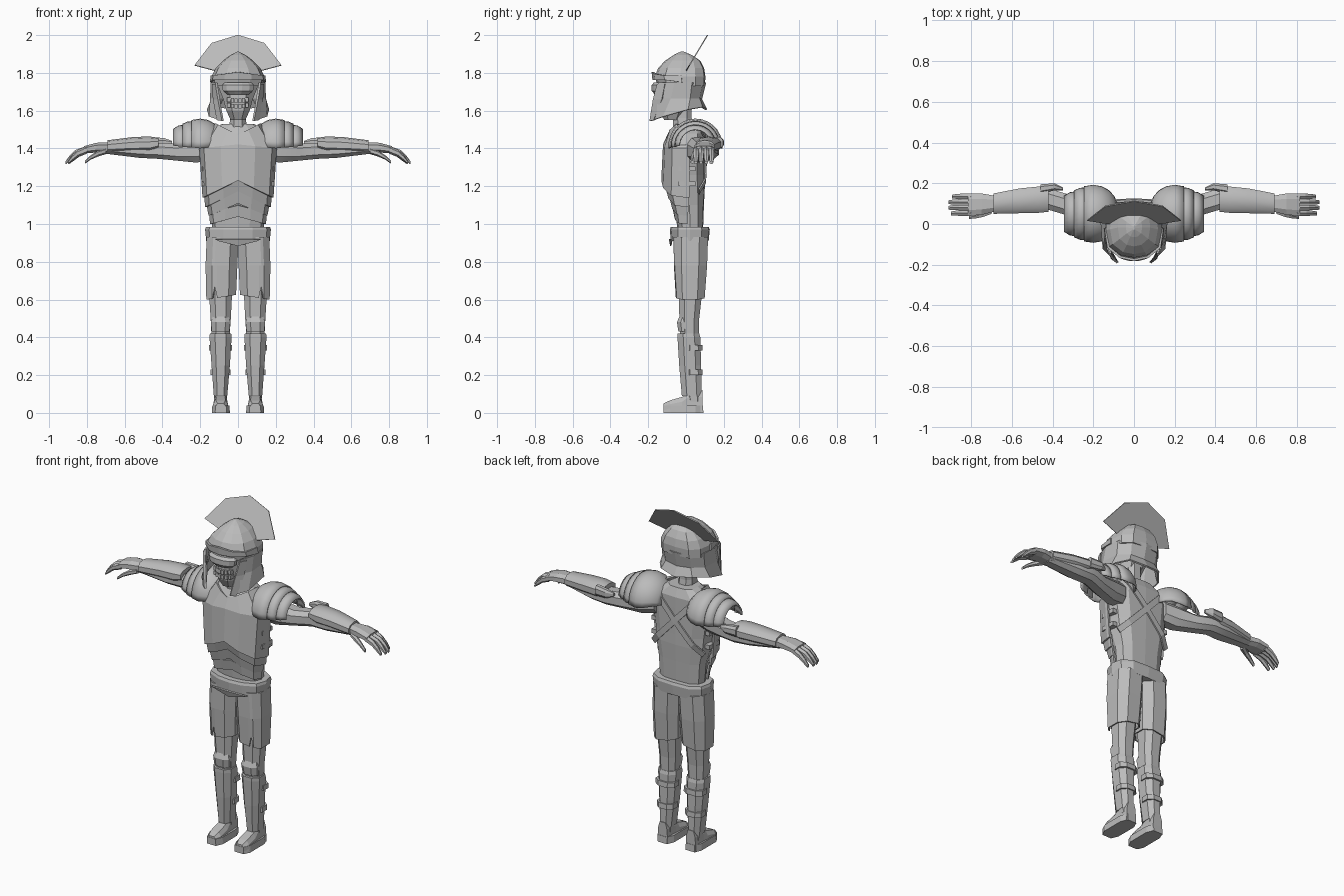
import bpy, bmesh, math

steel = bpy.data.materials.new("steel grey")
steel.diffuse_color = (0.5, 0.5, 0.5, 1)

# half cross-section of the body, front to back, in unit coordinates
BODY = [(0, -1), (.45, -.92), (.88, -.6), (1, 0), (.92, .6), (.6, .95), (0, 1)]
BODY = BODY + [(-u, v) for u, v in BODY[-2:0:-1]]


def ngon(n, e=1.0):
    """Unit polygon with flat sides; e < 1 makes it boxier."""
    pts = []
    for i in range(n):
        t = 2 * math.pi * (i + .5) / n
        c, s, k = math.cos(t), math.sin(t), math.cos(math.pi / n)
        pts.append((math.copysign((abs(c) / k) ** e, c), math.copysign((abs(s) / k) ** e, s)))
    return pts


def grid(name, rows, closed=False, caps=False, mirror=False, thick=0, smooth=0):
    """Skin a list of point rows, with optional mirror and thickness."""
    bm = bmesh.new()
    vs = [[bm.verts.new(p) for p in r] for r in rows]
    n = len(rows[0])
    for a, b in zip(vs, vs[1:]):
        for i in range(n if closed else n - 1):
            j = (i + 1) % n
            bm.faces.new((a[i], a[j], b[j], b[i]))
    if caps:
        bm.faces.new(vs[0])
        bm.faces.new(vs[-1])
    bmesh.ops.recalc_face_normals(bm, faces=bm.faces)
    me = bpy.data.meshes.new(name)
    bm.to_mesh(me)
    bm.free()
    me.materials.append(steel)
    ob = bpy.data.objects.new(name, me)
    bpy.context.collection.objects.link(ob)
    if smooth:
        bpy.ops.object.select_all(action='DESELECT')
        ob.select_set(True)
        bpy.context.view_layer.objects.active = ob
        bpy.ops.object.shade_smooth_by_angle(angle=math.radians(smooth))
    if thick:
        m = ob.modifiers.new("thickness", 'SOLIDIFY')
        m.thickness, m.offset = thick, 0
    if mirror:
        m = ob.modifiers.new("mirror", 'MIRROR')
        m.use_mirror_merge = False
    return ob


def tube(name, axis, secs, shape=None, **kw):
    """Loft closed sections (pos, a0, a1, b0, b1) along z (a=x, b=y) or x (a=y, b=z)."""
    rows = []
    for p, a0, a1, b0, b1 in secs:
        r = []
        for u, v in shape or ngon(8, .8):
            a, b = (a0 + a1) / 2 + u * (a1 - a0) / 2, (b0 + b1) / 2 + v * (b1 - b0) / 2
            r.append((a, b, p) if axis == 'z' else (p, a, b))
        rows.append(r)
    return grid(name, rows, closed=True, caps=True, **kw)


def sym(z, x, y0, y1):
    return (z, -x, x, y0, y1)


def band(name, rows):
    """Front armour plate; rows are (z centre, z side, half width, front y)."""
    half = [(1, .15), (1, 0), (.88, -.6), (.45, -.92), (0, -1)]
    prof = half + [(-u, v) for u, v in half[-2::-1]]
    grid(name, [[(u * w, -v * y, zc + (zs - zc) * abs(u)) for u, v in prof]
                for zc, zs, w, y in rows], thick=.012)


def box(name, x0, x1, y0, y1, z0, z1, mirror=False):
    sq = [(-1, -1), (1, -1), (1, 1), (-1, 1)]
    tube(name, 'z', [(z0, x0, x1, y0, y1), (z1, x0, x1, y0, y1)], sq, mirror=mirror)


# torso and layered front armour
tube("torso", 'z', [sym(.96, .135, -.045, .09), sym(1.1, .145, -.058, .095), sym(1.2, .165, -.095, .1),
                    sym(1.26, .17, -.112, .1), sym(1.42, .195, -.108, .1), sym(1.48, .165, -.09, .1),
                    sym(1.53, .085, -.06, .08)], BODY)
band("chest_plate", [(1.23, 1.14, .182, -.125), (1.42, 1.40, .2, -.116), (1.47, 1.53, .115, -.088)])
band("upper_belly_plate", [(1.24, 1.16, .174, -.115), (1.175, 1.09, .168, -.095)])
band("middle_belly_plate", [(1.18, 1.1, .16, -.09), (1.11, 1.045, .15, -.073)])
band("lower_belly_plate", [(1.1, 1.06, .148, -.068), (1.04, 1.0, .142, -.056)])

# crossed straps on the back and buckled straps on the ribs
strap = []
for i in range(13):
    t = i / 12
    x, z = -.165 + .31 * t, 1.17 + .33 * t
    u = abs(x) / .185
    y = .107 - (.0083 * u if u < .6 else .005 + .12 * (u - .6))
    strap.append([(x - .012, y, z + .012), (x + .012, y, z - .012)])
grid("back_strap", strap, mirror=True, thick=.008)
for z in (1.2, 1.28):
    box("rib_strap", .16, .19, -.04, .05, z, z + .025, mirror=True)

# belt with a pointed front
tube("belt", 'z', [sym(.91, .168, -.08, .12), sym(.97, .174, -.086, .126), sym(.985, .17, -.08, .12)], BODY)
grid("belt_point", [[(-.12, -.083, .92), (0, -.087, .92), (.12, -.083, .92)],
                    [(-.1, -.076, .91), (0, -.08, .885), (.1, -.076, .91)]], thick=.008)

# trouser legs with a notched hem
LEG = [(0, -.5), (.25, -1), (.64, -1), (.72, -1), (.8, -.95), (1, -.55), (1, .5), (.75, 1), (.25, 1), (0, .5)]
rows = []
for z, x0, x1, y0, y1 in [(.93, 0, .162, -.062, .113), (.78, .007, .168, -.06, .108), (.6, .014, .164, -.05, .095)]:
    rows.append([(x0 + u * (x1 - x0), (y0 + y1) / 2 + v * (y1 - y0) / 2,
                  .67 if z == .6 and i == 3 else z + (.025 * (1 - u) if z == .6 else 0))
                 for i, (u, v) in enumerate(LEG)])
grid("trouser_leg", rows, closed=True, mirror=True, thick=.008)

# legs, greaves and feet
tube("leg", 'z', [(.06, .06, .125, .005, .08), (.4, .045, .14, -.03, .068), (.5, .038, .145, -.035, .07),
                  (.66, .03, .155, -.04, .088), (.8, .025, .155, -.045, .095)], mirror=True)
tube("knee_guard", 'z', [(.43, .045, .14, -.04, .03), (.48, .04, .143, -.048, .03),
                         (.51, .05, .135, -.035, .03)], mirror=True)
tube("greave", 'z', [(.09, .057, .128, -.022, .084), (.25, .043, .14, -.036, .08),
                     (.4, .034, .151, -.045, .076), (.42, .036, .149, -.045, .07)], mirror=True)
for z, w in ((.2, .053), (.33, .061)):
    tube("calf_strap", 'z', [(z, .092 - w, .092 + w, 0, .088), (z + .03, .092 - w, .092 + w, 0, .086)], mirror=True)
tube("boot_sole", 'z', [(0, .043, .138, -.12, .092), (.04, .045, .136, -.12, .09)], ngon(8, .55), mirror=True)
foot = [[(.092 + u * w, y, z * (v + 1) / 2) for u, v in ((-1, -1), (1, -1), (.85, .4), (.55, 1), (-.55, 1), (-.85, .4))]
        for y, w, z in ((-.118, .03, .05), (-.085, .046, .066), (-.02, .043, .085), (.01, .038, .115), (.088, .034, .12))]
grid("boot", foot, closed=True, caps=True, mirror=True)

# arms, bracers and hands
tube("arm", 'x', [(.14, 0, .1, 1.34, 1.46), (.22, .01, .12, 1.325, 1.45), (.32, .04, .145, 1.335, 1.425),
                  (.42, .07, .175, 1.345, 1.43), (.52, .06, .17, 1.35, 1.43), (.7, .06, .14, 1.372, 1.43)],
     mirror=True, smooth=30)
tube("bracer", 'x', [(.42, .06, .188, 1.395, 1.455), (.47, .055, .184, 1.375, 1.462), (.56, .053, .175, 1.375, 1.458),
                     (.69, .05, .15, 1.372, 1.442)], ngon(10, .85), mirror=True, smooth=40)
tube("elbow_flap", 'x', [(.35, .165, .18, 1.42, 1.44), (.39, .165, .2, 1.405, 1.455), (.46, .15, .195, 1.4, 1.46)],
     mirror=True)
tube("palm", 'x', [(.68, .062, .138, 1.375, 1.432), (.75, .045, .15, 1.378, 1.43), (.815, .04, .15, 1.375, 1.412)],
     mirror=True)
for i in range(4):
    y, dx = .04 + i * .0275, (-.012, 0, 0, -.018)[i]
    tube("finger", 'x', [(.8, y, y + .027, 1.375, 1.411), (.86 + dx, y, y + .027, 1.358, 1.39),
                         (.89 + dx, y + .001, y + .025, 1.335, 1.362), (.912 + dx, y + .003, y + .021, 1.318, 1.332)],
         ngon(6), mirror=True)
tube("thumb", 'x', [(.7, .05, .09, 1.372, 1.4), (.74, .035, .065, 1.36, 1.388), (.78, .027, .05, 1.342, 1.362),
                    (.81, .025, .042, 1.32, 1.335)], ngon(6), mirror=True)


# layered shoulder domes
def shoulder(name, rows, n=14):
    out = []
    for x, r, low in rows:
        a = [math.radians(-low + (180 + 2 * low) * i / n) for i in range(n + 1)]
        out.append([(x, .05 + r * math.cos(t), 1.415 + r * math.sin(t)) for t in a])
    grid(name, out, mirror=True, thick=.008, smooth=35)


shoulder("shoulder_dome", [(.085, .05, 0), (.1, .085, 0), (.125, .113, 0), (.16, .132, 4), (.2, .139, 6), (.245, .132, 4)])
shoulder("shoulder_upper_lame", [(.23, .126, 4), (.265, .124, 4), (.292, .112, 4)])
shoulder("shoulder_lower_lame", [(.28, .108, 4), (.315, .102, 2), (.342, .085, 0)])

# neck and face
tube("neck", 'z', [sym(1.47, .05, -.065, .045), sym(1.56, .042, -.07, .03), sym(1.7, .045, -.07, .03)])
tube("face", 'z', [sym(1.55, .038, -.115, -.03), sym(1.6, .062, -.142, 0), sym(1.66, .078, -.145, .03),
                   sym(1.74, .11, -.14, .06)])
tube("nose_guard", 'z', [sym(1.685, .055, -.165, -.1), sym(1.705, .08, -.182, -.1), sym(1.735, .085, -.182, -.1),
                         sym(1.75, .07, -.17, -.1)], ngon(12))
for z0, z1 in ((1.612, 1.634), (1.64, 1.664)):
    for i in range(6):
        x = -.057 + i * .0195
        d = .012 * (abs(x + .008) / .05) ** 2
        box("tooth", x, x + .016, -.16 + d, -.12, z0 + d / 2, z1 + d / 2)

# helmet: dome, brow, open-faced lower shell and crest
tube("helmet_dome", 'z', [sym(1.73, .141, -.15, .1), sym(1.78, .14, -.165, .103), sym(1.825, .118, -.148, .096),
                          sym(1.865, .08, -.11, .075), sym(1.895, .04, -.065, .03), sym(1.912, .004, -.03, -.01)],
     BODY)
brow = [(.143, -.02), (.13, -.11), (.07, -.158), (0, -.172)]
brow += [(-x, y) for x, y in brow[-2::-1]]
grid("brow", [[(x, y, 1.75 + .012 * (y < -.1)) for x, y in brow],
              [(x * .97, y - .004, 1.785 + .02 * (1 - abs(x) / .143)) for x, y in brow]], thick=.012)


def both(half):
    return half + [(-x, y, z) for x, y, z in half[-2::-1]]


grid("helmet_shell", [
    both([(.115, -.145, 1.75), (.14, -.06, 1.75), (.134, .03, 1.75), (.085, .085, 1.75), (0, .102, 1.75)]),
    both([(.1, -.165, 1.665), (.143, -.08, 1.665), (.135, .02, 1.665), (.08, .068, 1.665), (0, .08, 1.66)]),
    both([(.082, -.188, 1.545), (.15, -.12, 1.568), (.16, .01, 1.605), (.1, .085, 1.618), (0, .108, 1.605)])],
    thick=.01)
# raised rim beside the face opening
grid("cheek_rim", [[(.115, -.152, 1.74), (.132, -.11, 1.74)], [(.102, -.172, 1.66), (.128, -.125, 1.66)],
                   [(.08, -.19, 1.545), (.108, -.168, 1.55)]], mirror=True, thick=.012)
fan = [((.23, 1.84), (.125, 1.812)), ((.14, 1.957), (.07, 1.84)), ((0, 2.0), (0, 1.86)),
       ((-.14, 1.957), (-.07, 1.84)), ((-.23, 1.84), (-.125, 1.812))]
grid("crest", [[(x, .6 * (z - 1.81), z) for x, z in pair] for pair in fan], thick=.006)
